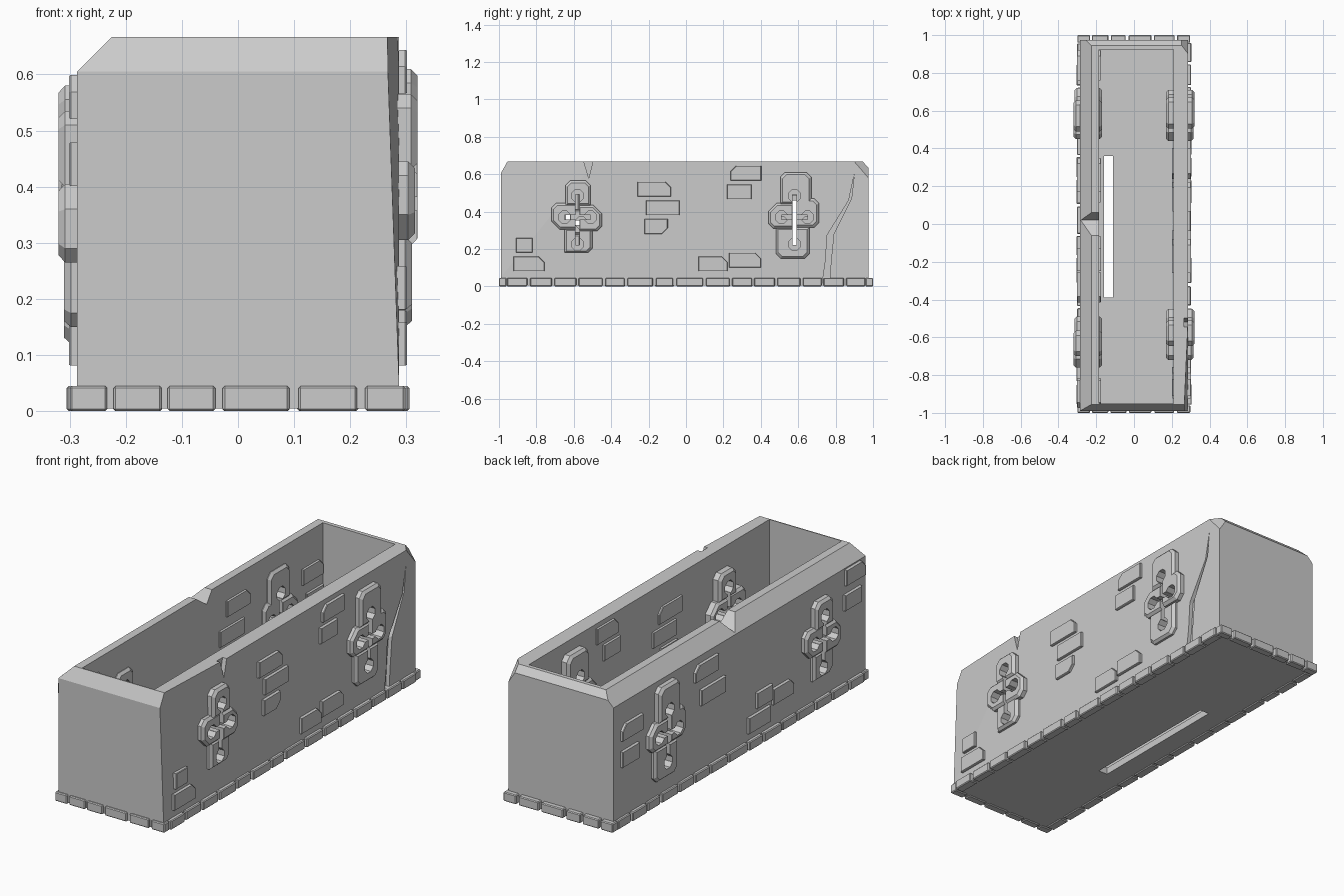
import bpy
import bmesh
import random
from mathutils import Vector

random.seed(4)
default_cube = bpy.data.objects.get("Cube")
if default_cube:
    bpy.data.objects.remove(default_cube, do_unlink=True)

stone = bpy.data.materials.new("grey stone")
stone.use_nodes = True
STONE_COLOUR = (0.6, 0.6, 0.6, 1)
stone.diffuse_color = STONE_COLOUR
stone.node_tree.nodes["Principled BSDF"].inputs["Base Color"].default_value = STONE_COLOUR


def finish(bm, name):
    """Turn a bmesh into a stone object."""
    bmesh.ops.recalc_face_normals(bm, faces=bm.faces)
    mesh = bpy.data.meshes.new(name)
    bm.to_mesh(mesh)
    bm.free()
    mesh.materials.append(stone)
    obj = bpy.data.objects.new(name, mesh)
    bpy.context.scene.collection.objects.link(obj)
    return obj


def add_box(bm, low, high):
    low, high = Vector(low), Vector(high)
    verts = bmesh.ops.create_cube(bm, size=1)["verts"]
    for v in verts:
        v.co = Vector([(c + 0.5) * (h - l) + l for c, l, h in zip(v.co, low, high)])


def add_prism(bm, outline, x0, x1, bevel=0.0):
    """Extrude a y-z outline along x, shrinking both ends by the bevel."""
    cy = (min(p[0] for p in outline) + max(p[0] for p in outline)) / 2
    cz = (min(p[1] for p in outline) + max(p[1] for p in outline)) / 2
    half = max(abs(p[0] - cy) for p in outline)
    shrink = 1 - bevel / half
    rings = [(x0, 1), (x1, 1)]
    if bevel:
        d = bevel if x1 > x0 else -bevel
        rings = [(x0, shrink), (x0 + d, 1), (x1 - d, 1), (x1, shrink)]
    loops = [[bm.verts.new((x, cy + (y - cy) * k, cz + (z - cz) * k))
              for y, z in outline] for x, k in rings]
    n = len(outline)
    for a, b in zip(loops, loops[1:]):
        for i in range(n):
            j = (i + 1) % n
            bm.faces.new((a[i], a[j], b[j], b[i]))
    bm.faces.new(loops[0])
    bm.faces.new(loops[-1])


def cut_corners(y0, y1, z0, z1, cuts):
    """Rectangle outline with chamfers at the four corners."""
    a, b, c, d = cuts
    pts = []
    for y, z, sy, sz, k, flip in ((y0, z0, 1, 1, a, 0), (y1, z0, -1, 1, b, 1),
                                  (y1, z1, -1, -1, c, 0), (y0, z1, 1, -1, d, 1)):
        if not k:
            pts.append((y, z))
            continue
        pair = [(y, z + sz * k), (y + sy * k, z)]
        pts += pair[::-1] if flip else pair
    return pts


def chop(bm, a, b, c):
    """Slice off everything beyond the plane through three points."""
    a, b, c = Vector(a), Vector(b), Vector(c)
    normal = (b - a).cross(c - a).normalized()
    if normal.dot(a - Vector((0, 0, 0.3))) < 0:
        normal.negate()
    geom = bm.verts[:] + bm.edges[:] + bm.faces[:]
    cut = bmesh.ops.bisect_plane(bm, geom=geom, plane_co=a, plane_no=normal,
                                 clear_outer=True)["geom_cut"]
    edges = [e for e in cut if isinstance(e, bmesh.types.BMEdge)]
    bmesh.ops.contextual_create(bm, geom=edges)


def carve(obj, cutter):
    mod = obj.modifiers.new("carve", "BOOLEAN")
    mod.operation = "DIFFERENCE"
    mod.solver = "EXACT"
    mod.use_self = True
    mod.object = cutter
    bpy.context.view_layer.objects.active = obj
    bpy.ops.object.modifier_apply(modifier=mod.name)


def carve_with(targets, bm):
    cutter = finish(bm, "cutter")
    cutter.hide_render = True
    for obj in targets:
        carve(obj, cutter)
    bpy.data.objects.remove(cutter, do_unlink=True)


# Trough body with chamfered rim and worn corners
TOP, FRONT, BACK, SIDE = 0.667, -0.99, 0.975, 0.287
bm = bmesh.new()
add_box(bm, (-SIDE, FRONT, 0.005), (SIDE, BACK, TOP))
chop(bm, (-SIDE, 0, 0.605), (-0.225, 0, TOP), (-SIDE, 1, 0.605))
chop(bm, (0, FRONT, 0.605), (0, -0.955, TOP), (1, FRONT, 0.605))
chop(bm, (0, BACK, 0.635), (0, 0.945, TOP), (1, BACK, 0.635))
chop(bm, (SIDE, FRONT, 0.05), (0.265, FRONT, TOP), (SIDE, -0.5, 0.65))
chop(bm, (SIDE, 0.9, TOP), (0.23, BACK, TOP), (SIDE, BACK, 0.58))
body = finish(bm, "trough_body")

# Hollow inside and long drain slot in the floor
bm = bmesh.new()
add_box(bm, (-0.185, -0.95, 0.04), (0.21, 0.925, 1))
carve_with([body], bm)
bm = bmesh.new()
add_box(bm, (-0.16, -0.39, -0.1), (-0.11, 0.36, 0.1))
carve_with([body], bm)

# Chips in the rims and the crack down one wall
bm = bmesh.new()
add_prism(bm, [(-0.08, 0.68), (0.02, 0.61), (0.07, 0.68)], -0.4, -0.17)
carve_with([body], bm)
bm = bmesh.new()
add_prism(bm, [(-0.55, 0.68), (-0.52, 0.58), (-0.495, 0.68)], 0.265, 0.4)
carve_with([body], bm)
crack = [(0.9, 0.6), (0.87, 0.46), (0.755, 0.275), (0.745, 0.13), (0.725, -0.01),
         (0.765, -0.01), (0.775, 0.13), (0.79, 0.28), (0.885, 0.47)]
bm = bmesh.new()
add_prism(bm, crack, 0.268, 0.4)
carve_with([body], bm)


def cross_window(name, side, y, z, flip, blocks):
    """Cross-shaped loophole framed by chunky blocks that pass through the wall."""
    parts = []
    for label, (y0, y1, z0, z1), cuts, depth in blocks:
        lo, hi = sorted((y + flip * y0, y + flip * y1))
        if flip < 0:
            cuts = (cuts[1], cuts[0], cuts[3], cuts[2])
        bm = bmesh.new()
        add_prism(bm, cut_corners(lo, hi, z + z0, z + z1, cuts),
                  side * 0.17, side * depth, 0.012)
        parts.append(finish(bm, name + "_" + label))
    targets = parts + [body]
    # thin slits go right through
    bm = bmesh.new()
    add_box(bm, (side * 0.25 - 0.12, y - 0.011, z - 0.15), (side * 0.25 + 0.12, y + 0.011, z + 0.12))
    carve_with(targets, bm)
    bm = bmesh.new()
    add_box(bm, (side * 0.25 - 0.12, y - 0.07, z - 0.012), (side * 0.25 + 0.12, y + 0.07, z + 0.012))
    carve_with(targets, bm)
    # round eyes at the slit ends, sunk from both faces
    r = 0.032
    for dy, dz in ((0, 0.115), (0, -0.145), (-0.07, 0), (0.07, 0)):
        ring = cut_corners(y + dy - r, y + dy + r, z + dz - r, z + dz + r, [r * 0.586] * 4)
        for x0, x1 in ((0.265, 0.4), (0.1, 0.215)):
            bm = bmesh.new()
            add_prism(bm, ring, side * x0, side * x1)
            carve_with(targets, bm)


c, d = 0.025, 0.045
SMALL_FRAME = [("top_block", (-0.065, 0.07, 0.06, 0.195), (0, 0, c, c), 0.32),
               ("left_block", (-0.14, 0, -0.065, 0.075), (d, 0, 0, c), 0.315),
               ("right_block", (0, 0.13, -0.075, 0.065), (0, c, d, 0), 0.32),
               ("bottom_block", (-0.07, 0.08, -0.19, -0.06), (0, c, 0, 0), 0.31)]
LARGE_FRAME = [("top_block", (-0.075, 0.09, 0.07, 0.24), (0, 0, c, c), 0.32),
               ("left_block", (-0.14, 0, -0.06, 0.075), (c, 0, 0, d), 0.315),
               ("right_block", (0, 0.13, -0.055, 0.1), (0, c, c, 0), 0.32),
               ("bottom_block", (-0.1, 0.08, -0.22, -0.055), (c, c, 0, 0), 0.31)]
cross_window("left_front_cross", 1, -0.58, 0.37, 1, SMALL_FRAME)
cross_window("left_back_cross", 1, 0.58, 0.37, 1, LARGE_FRAME)
cross_window("right_back_cross", -1, 0.58, 0.34, -1, LARGE_FRAME)
cross_window("right_front_cross", -1, -0.63, 0.34, -1, SMALL_FRAME)

# Raised bricks that show on both faces of each wall: y, z, width, which corner is cut
LEFT_BRICKS = [(-0.17, 0.52, 0.18, 2), (-0.125, 0.42, 0.18, 4), (-0.16, 0.32, 0.125, 1),
               (0.32, 0.605, 0.165, 3), (0.285, 0.505, 0.13, 4), (-0.865, 0.22, 0.09, 4),
               (-0.84, 0.12, 0.165, 2), (0.145, 0.12, 0.155, 2), (0.315, 0.14, 0.17, 2)]
RIGHT_BRICKS = [(0.84, 0.46, 0.16, 2), (0.855, 0.33, 0.13, 4), (0.26, 0.53, 0.18, 2),
                (0.21, 0.4, 0.19, 4), (-0.19, 0.22, 0.12, 4), (-0.335, 0.19, 0.16, 3),
                (-0.15, 0.12, 0.17, 4), (-0.9, 0.56, 0.15, 3), (-0.88, 0.44, 0.13, 4)]
for label, side, inner, bricks in (("left", 1, 0.2, LEFT_BRICKS), ("right", -1, 0.175, RIGHT_BRICKS)):
    for i, (y, z, w, corner) in enumerate(bricks):
        cuts = [0.03 if k == corner else 0 for k in range(4)]
        bm = bmesh.new()
        add_prism(bm, cut_corners(y - w / 2, y + w / 2, z - 0.039, z + 0.039, cuts),
                  side * inner, side * 0.301, 0.003)
        finish(bm, f"{label}_wall_brick_{i + 1}")

# Row of plinth stones around the foot
END_JOINTS = [-0.305, -0.228, -0.13, -0.036, 0.1, 0.22, 0.305]
SIDE_JOINTS = [-0.965, -0.84, -0.71, -0.58, -0.44, -0.32, -0.17, -0.06, 0.1, 0.24,
               0.36, 0.48, 0.62, 0.73, 0.85, 0.965]


def plinth_row(name, joints, place):
    bm = bmesh.new()
    for a, b in zip(joints, joints[1:]):
        gap = random.uniform(0.004, 0.009)
        add_box(bm, *place(a + gap, b - gap, random.uniform(0, 0.006)))
    obj = finish(bm, name)
    mod = obj.modifiers.new("worn edges", "BEVEL")
    mod.width = 0.004
    mod.segments = 1
    bpy.context.view_layer.objects.active = obj
    bpy.ops.object.modifier_apply(modifier=mod.name)


plinth_row("front_plinth", END_JOINTS, lambda a, b, j: ((a, -1, 0), (b, -0.96, 0.045)))
plinth_row("back_plinth", END_JOINTS, lambda a, b, j: ((a, 0.96, 0), (b, 1, 0.045)))
plinth_row("left_plinth", SIDE_JOINTS, lambda a, b, j: ((0.26, a, 0), (0.306 - j, b, 0.045)))
plinth_row("right_plinth", SIDE_JOINTS, lambda a, b, j: ((-0.306 + j, a, 0), (-0.26, b, 0.045)))
